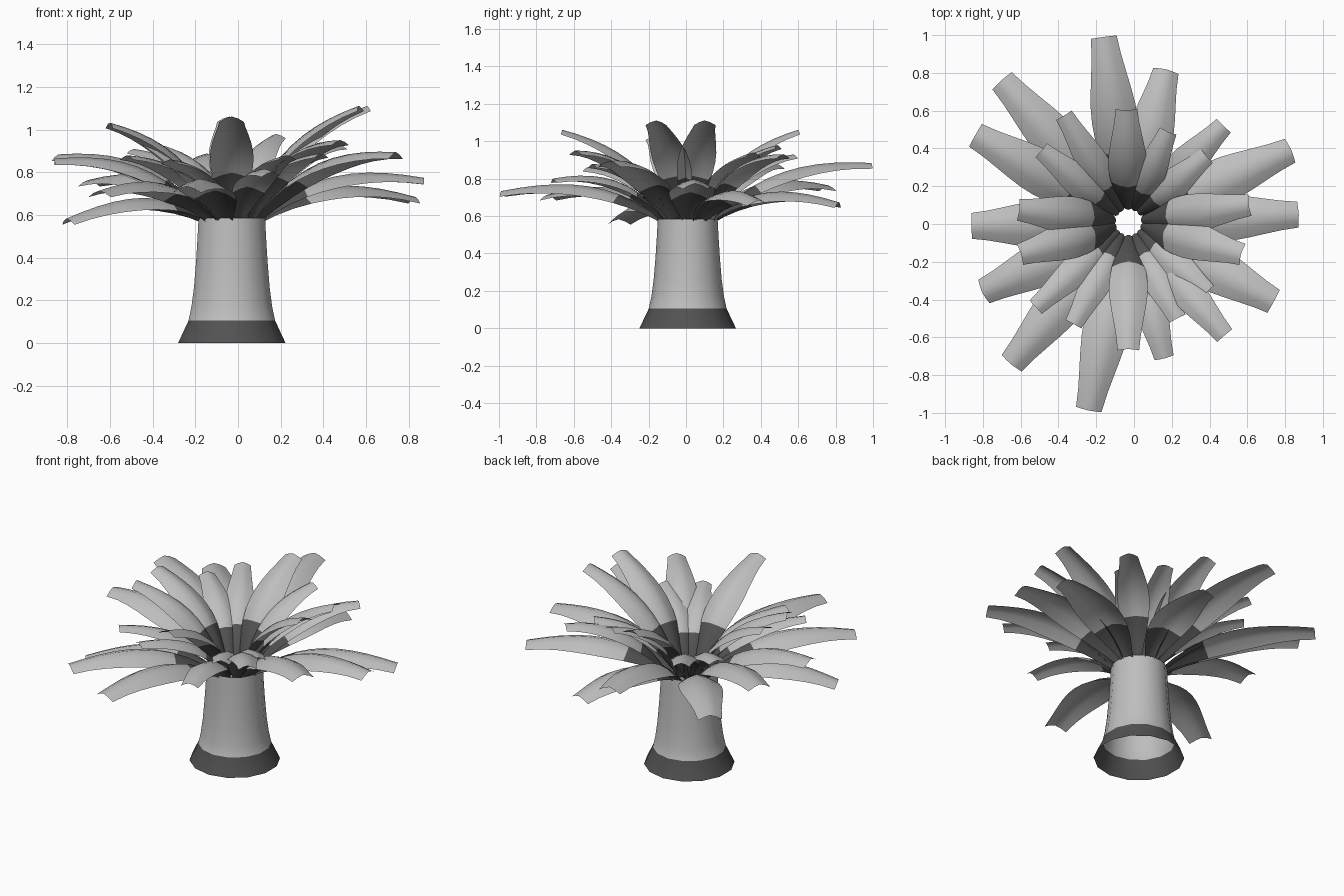
import bpy, math
from mathutils import Vector

if "Cube" in bpy.data.objects:
    bpy.data.objects.remove(bpy.data.objects["Cube"])

CX, CY = -0.029, 0.009   # trunk axis


def material(name, v):
    m = bpy.data.materials.new(name)
    m.diffuse_color = (v, v, v, 1)
    m.use_nodes = True
    m.node_tree.nodes["Principled BSDF"].inputs["Base Color"].default_value = m.diffuse_color
    return m


LIGHT = material("light grey", 0.52)
DARK = material("dark grey", 0.085)


def make(name, verts, faces, dark):
    """Mesh object with two materials; dark[i] marks dark faces."""
    me = bpy.data.meshes.new(name)
    me.from_pydata(verts, [], faces)
    me.materials.append(LIGHT)
    me.materials.append(DARK)
    for p, d in zip(me.polygons, dark):
        p.material_index = int(d)
        p.use_smooth = True
    ob = bpy.data.objects.new(name, me)
    bpy.context.collection.objects.link(ob)
    return ob


# Trunk: open flared tube with a dark foot band
profile = [(0.258, 0), (0.208, 0.105), (0.194, 0.17), (0.182, 0.26),
           (0.172, 0.38), (0.165, 0.49), (0.16, 0.585)]
N = 14
verts, faces, dark = [], [], []
for r, z in profile:
    for k in range(N):
        a = math.pi / 2 + 2 * math.pi * k / N
        verts.append((CX + r * math.cos(a), CY + r * math.sin(a), z))
for i in range(len(profile) - 1):
    for k in range(N):
        k2 = (k + 1) % N
        faces.append((i * N + k, i * N + k2, (i + 1) * N + k2, (i + 1) * N + k))
        dark.append(i == 0)
make("trunk", verts, faces, dark)

# Relative leaf width from base to tip
WIDTH = [0.2, 0.45, 0.68, 0.86, 0.96, 1.0, 0.97, 0.88, 0.76, 0.64, 0.56]
DARK_ROWS = 3


def leaf(name, tip, r0, reach, lift, width, dark_to):
    """Arched leaf strip along a quadratic curve, dark up to dark_to."""
    tx, ty, tz = tip
    d = Vector((tx - CX, ty - CY, 0))
    length = d.length
    d.normalize()
    side = Vector((-d.y, d.x, 0))
    z0 = 0.56
    p0 = Vector((r0, z0))
    p1 = Vector((reach * length, (z0 + tz) / 2 + lift))
    p2 = Vector((length, tz))
    verts, faces, dark = [], [], []
    n = len(WIDTH) - 1
    for i, w in enumerate(WIDTH):
        if i <= DARK_ROWS:
            t = dark_to * i / DARK_ROWS
        else:
            t = dark_to + (1 - dark_to) * (i - DARK_ROWS) / (n - DARK_ROWS)
        p = p0 * (1 - t) ** 2 + p1 * 2 * t * (1 - t) + p2 * t * t
        g = ((p1 - p0) * (1 - t) + (p2 - p1) * t).normalized()
        normal = d * -g.y + Vector((0, 0, g.x))
        c = Vector((CX, CY, 0)) + d * p.x + Vector((0, 0, p.y))
        half = w * width / 2
        for s in (-1, -0.5, 0, 0.5, 1):
            verts.append(c + side * half * s + normal * half * 0.45 * (0.45 - abs(s) ** 1.5))
    for i in range(n):
        for k in range(4):
            a = i * 5 + k
            faces.append((a, a + 5, a + 6, a + 1))
            dark.append(i < DARK_ROWS)
    make(name, verts, faces, dark)


# Tip positions of the long, spreading leaves
outer = [(-0.16, 0.99, 0.87), (0.17, 0.815, 0.66), (0.475, 0.52, 0.92),
         (0.83, 0.39, 0.67), (0.87, 0.05, 0.76), (0.74, -0.41, 0.88),
         (0.48, -0.59, 0.94), (0.16, -0.71, 0.79), (-0.24, -0.985, 0.72),
         (-0.65, -0.74, 0.70), (-0.80, -0.36, 0.57), (-0.86, -0.01, 0.85),
         (-0.84, 0.47, 0.87), (-0.70, 0.76, 0.75)]
# Tip positions of the shorter, upright leaves
inner = [(-0.04, 0.605, 1.05), (0.18, 0.49, 0.97), (0.385, 0.36, 0.93),
         (0.61, 0.10, 1.10), (0.57, -0.16, 1.10), (0.39, -0.36, 0.88),
         (0.23, -0.50, 0.87), (-0.03, -0.665, 1.05), (-0.32, -0.53, 0.85),
         (-0.52, -0.44, 0.87), (-0.60, -0.16, 1.02), (-0.61, 0.075, 1.02),
         (-0.49, 0.39, 0.90), (-0.37, 0.575, 0.92)]

for i, tip in enumerate(outer):
    big = math.hypot(tip[0] - CX, tip[1] - CY) > 0.83
    leaf(f"outer_leaf_{i + 1}", tip, 0.12, 0.46, 0.18, 0.245 if big else 0.185, 0.34)
for i, tip in enumerate(inner):
    leaf(f"inner_leaf_{i + 1}", tip, 0.07, 0.36, 0.125,
         0.205 if tip[2] > 1 else 0.17, 0.345)
